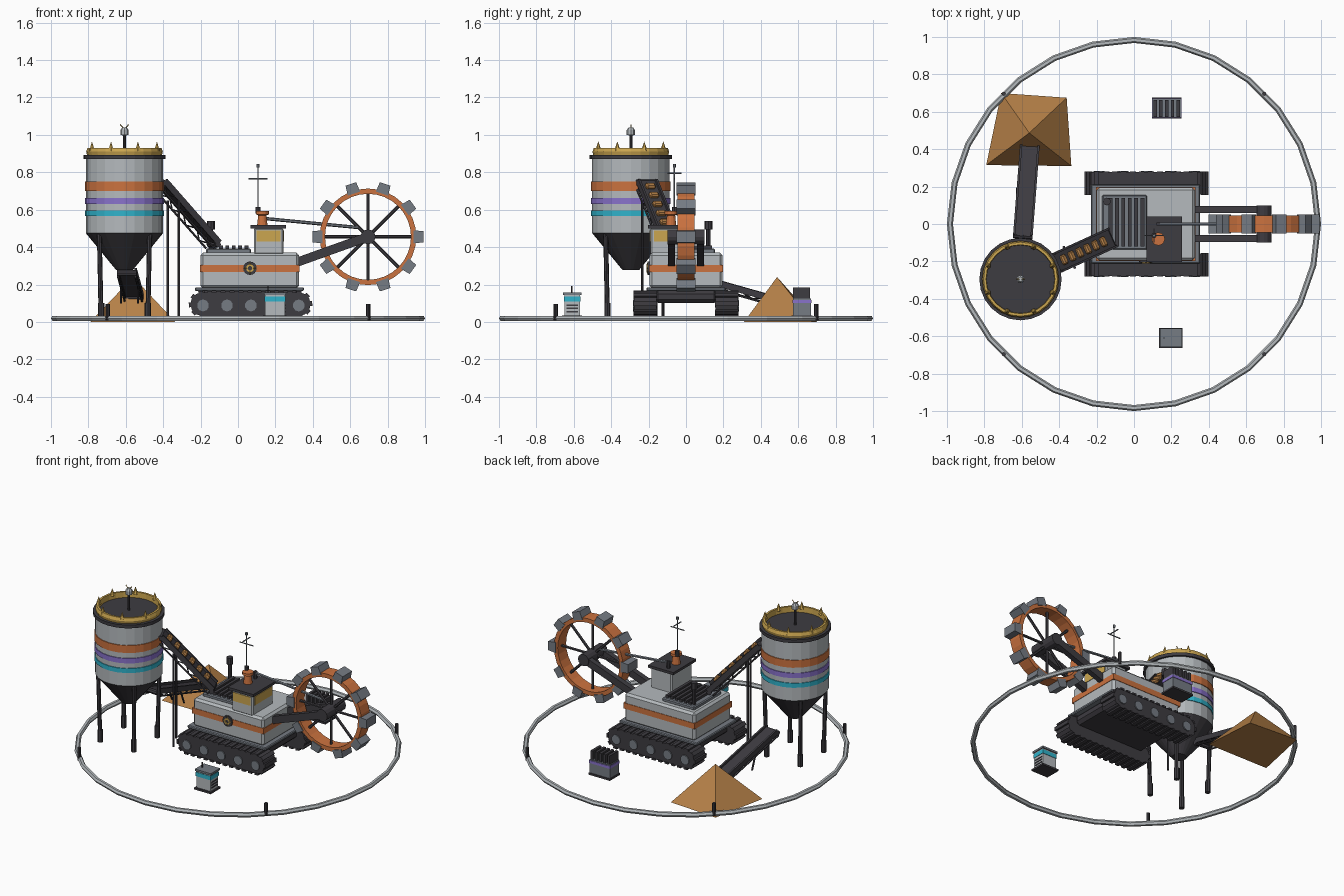
import bpy, bmesh
from math import sin, cos, pi, radians
from mathutils import Vector, Matrix

cube = bpy.data.objects.get("Cube")
if cube:
    bpy.data.objects.remove(cube, do_unlink=True)


def material(name, r, g, b):
    m = bpy.data.materials.new(name)
    m.use_nodes = True
    m.diffuse_color = (r, g, b, 1)
    m.node_tree.nodes["Principled BSDF"].inputs["Base Color"].default_value = (r, g, b, 1)
    return m


LIGHT = material("light grey", 0.46, 0.49, 0.51)
STEEL = material("steel grey", 0.18, 0.2, 0.23)
DARK = material("dark grey", 0.048, 0.045, 0.053)
ORANGE = material("orange", 0.6, 0.17, 0.05)
GOLD = material("gold", 0.6, 0.38, 0.08)
PURPLE = material("purple", 0.25, 0.17, 0.6)
CYAN = material("cyan", 0.03, 0.45, 0.6)
SAND = material("sand", 0.47, 0.22, 0.065)


def finish(name, bm, mat, matrix=None):
    bmesh.ops.recalc_face_normals(bm, faces=bm.faces)
    me = bpy.data.meshes.new(name)
    bm.to_mesh(me)
    bm.free()
    me.materials.append(mat)
    ob = bpy.data.objects.new(name, me)
    if matrix:
        ob.matrix_world = matrix
    bpy.context.collection.objects.link(ob)
    return ob


def block(name, lo, hi, mat, bevel=0, matrix=None):
    """Box between two corners."""
    lo, hi = Vector(lo), Vector(hi)
    bm = bmesh.new()
    bmesh.ops.create_cube(bm, size=1)
    bmesh.ops.scale(bm, vec=hi - lo, verts=bm.verts)
    bmesh.ops.translate(bm, vec=(lo + hi) / 2, verts=bm.verts)
    if bevel:
        bmesh.ops.bevel(bm, geom=bm.edges[:], offset=bevel, segments=1, affect='EDGES')
    return finish(name, bm, mat, matrix)


def rod(name, a, b, r, mat, r2=None, segs=8):
    """Cylinder or cone from a to b."""
    a, b = Vector(a), Vector(b)
    bm = bmesh.new()
    bmesh.ops.create_cone(bm, cap_ends=True, segments=segs, radius1=r,
                          radius2=r if r2 is None else r2, depth=(b - a).length)
    turn = (b - a).to_track_quat('Z', 'Y').to_matrix().to_4x4()
    return finish(name, bm, mat, Matrix.Translation((a + b) / 2) @ turn)


def lathe(name, profile, mat, segs, matrix):
    """Closed (radius, height) profile spun around local z."""
    bm = bmesh.new()
    rings = [[bm.verts.new((r * cos(2 * pi * i / segs), r * sin(2 * pi * i / segs), z))
              for r, z in profile] for i in range(segs)]
    n = len(profile)
    for i in range(segs):
        p, q = rings[i], rings[(i + 1) % segs]
        for j in range(n):
            k = (j + 1) % n
            bm.faces.new((p[j], q[j], q[k], p[k]))
    bmesh.ops.remove_doubles(bm, verts=bm.verts, dist=1e-5)
    return finish(name, bm, mat, matrix)


def band(name, r1, r2, z1, z2, mat, segs, matrix):
    return lathe(name, [(r1, z1), (r2, z1), (r2, z2), (r1, z2)], mat, segs, matrix)


# Ground ring with marker posts
tube = [(0.984 + 0.016 * cos(k * pi / 3), 0.019 + 0.016 * sin(k * pi / 3)) for k in range(6)]
lathe("ground_ring", tube, LIGHT, 28, Matrix.Rotation(pi / 2, 4, 'Z'))
for k in range(4):
    x, y = 0.985 * cos(pi / 4 + k * pi / 2), 0.985 * sin(pi / 4 + k * pi / 2)
    rod("marker_post", (x, y, 0.01), (x, y, 0.095), 0.011, DARK)

# Silo
SX, SY = -0.607, -0.295
silo = Matrix.Translation((SX, SY, 0))
lathe("silo_body", [(0, 0.475), (0.207, 0.475), (0.207, 0.88), (0, 0.88)], LIGHT, 24, silo)
lathe("silo_hopper", [(0, 0.278), (0.045, 0.278), (0.207, 0.475), (0, 0.475)], DARK, 24, silo)
band("orange_band", 0.2, 0.212, 0.7, 0.75, ORANGE, 24, silo)
band("purple_band", 0.2, 0.212, 0.63, 0.663, PURPLE, 24, silo)
band("cyan_band", 0.2, 0.212, 0.565, 0.595, CYAN, 24, silo)
lathe("silo_lid", [(0, 0.87), (0.22, 0.87), (0.22, 0.892), (0, 0.892)], DARK, 24, silo)
lathe("crown_ring", [(0.182, 0.89), (0.2, 0.89), (0.205, 0.91), (0.198, 0.93), (0.184, 0.93)],
      GOLD, 24, silo)
for k in range(8):
    a = pi / 8 + k * pi / 4
    x, y = SX + 0.188 * cos(a), SY + 0.188 * sin(a)
    rod("crown_spike", (x, y, 0.915), (x, y, 0.965), 0.017, GOLD, 0, 6)
rod("lamp_mast", (SX, SY, 0.88), (SX, SY, 1.0), 0.008, DARK)
lathe("lamp", [(0, 0.995), (0.022, 1.0), (0.022, 1.025), (0.012, 1.04), (0, 1.04)], LIGHT, 8, silo)
for s in (-1, 1):
    rod("lamp_whisker", (SX, SY, 1.03), (SX + s * 0.022, SY, 1.055), 0.003, GOLD, segs=4)
    for t in (-1, 1):
        x, y = SX + s * 0.125, SY + t * 0.125
        rod("silo_leg", (x, y, 0.025), (x + s * 0.01, y + t * 0.01, 0.5), 0.013, DARK)
        rod("silo_foot", (x, y, 0.02), (x, y, 0.1), 0.017, DARK)


# Conveyors: belt, side rails and truss, in a frame running along local x
def conveyor(name, a, b, width, depth, bays):
    a, b = Vector(a), Vector(b)
    along = (b - a).normalized()
    side = Vector((0, 0, 1)).cross(along).normalized()
    up = along.cross(side)
    length = (b - a).length
    frame = Matrix((along, side, up)).transposed().to_4x4()
    frame.translation = a
    w = width / 2
    block(name + "_belt", (0, -w, -0.012), (length, w, 0), DARK, matrix=frame)
    for s in (-1, 1):
        y = s * (w - 0.006)
        block(name + "_rail", (0, y - 0.006, -0.02), (length, y + 0.006, 0.014), DARK, matrix=frame)
        rod(name + "_chord", frame @ Vector((0, y, -depth)),
            frame @ Vector((length, y, -depth)), 0.006, DARK, segs=6)
        for k in range(bays):
            x0, x1 = length * k / bays, length * (k + 1) / bays
            z0, z1 = (-depth, -0.01) if k % 2 else (-0.01, -depth)
            rod(name + "_brace", frame @ Vector((x0, y, z0)), frame @ Vector((x1, y, z1)),
                0.004, DARK, segs=4)
    for x in (0, length):
        rod(name + "_roller", frame @ Vector((x, -w, -0.015)), frame @ Vector((x, w, -0.015)),
            0.016, DARK)
    return frame, length


feed, feed_len = conveyor("feed_conveyor", (-0.12, -0.075, 0.425), (-0.41, -0.207, 0.755),
                          0.115, 0.045, 8)
for k in range(6):
    x = feed_len * (0.17 + k * 0.145)
    block("feed_lump", (x - 0.018, -0.027, -0.005), (x + 0.018, 0.027, 0.022), SAND, 0.008, feed)
for s in (-1, 1):
    x, y = -0.346 + s * 0.029, -0.178 - s * 0.055
    rod("feed_support", (x, y, 0.025), (x, y, 0.65), 0.007, DARK, segs=6)
out, out_len = conveyor("stacker_conveyor", (-0.594, -0.06, 0.275), (-0.557, 0.42, 0.14),
                        0.105, 0.035, 8)
for s in (-1, 1):
    rod("stacker_support", (-0.58 + s * 0.045, 0.15, 0.2), (-0.58 + s * 0.045, 0.19, 0.1),
        0.006, DARK, segs=6)

# Spoil pile
bm = bmesh.new()
base = [bm.verts.new(p) for p in
        ((-0.71, 0.7, 0), (-0.79, 0.315, 0), (-0.335, 0.31, 0), (-0.36, 0.675, 0))]
tip = bm.verts.new((-0.56, 0.487, 0.24))
bm.faces.new(base)
for i in range(4):
    bm.faces.new((base[i], base[(i + 1) % 4], tip))
finish("spoil_pile", bm, SAND)


# Crawler tracks
def oval(t, r, x0=-0.192, x1=0.326, zc=0.095):
    """Point and tilt at fraction t around the track loop."""
    straight, arc = x1 - x0, pi * r
    d = (t % 1) * 2 * (straight + arc)
    if d < straight:
        return x0 + d, zc - r, 0
    if d < straight + arc:
        a = (d - straight) / r
        return x1 + r * sin(a), zc - r * cos(a), a
    if d < 2 * straight + arc:
        return x1 - (d - straight - arc), zc + r, pi
    a = (d - 2 * straight - arc) / r
    return x0 - r * sin(a), zc + r * cos(a), pi + a


for s in (-1, 1):
    bm = bmesh.new()
    loop = []
    for cx, start in ((0.326, -90), (-0.192, 90)):
        for k in range(7):
            a = radians(start + k * 30)
            loop.append(bm.verts.new((cx + 0.063 * cos(a), s * 0.157, 0.095 + 0.063 * sin(a))))
    face = bm.faces.new(loop)
    moved = bmesh.ops.extrude_face_region(bm, geom=[face])["geom"]
    bmesh.ops.translate(bm, vec=(0, s * 0.12, 0),
                        verts=[v for v in moved if isinstance(v, bmesh.types.BMVert)])
    finish("track", bm, DARK)
    for k in range(30):
        x, z, a = oval(k / 30, 0.063)
        place = Matrix.Translation((x, s * 0.218, z)) @ Matrix.Rotation(-a, 4, 'Y')
        block("track_cleat", (-0.013, -0.063, -0.008), (0.013, 0.063, 0.004), DARK, matrix=place)
    for k in range(5):
        x = -0.187 + k * 0.128
        rod("road_wheel", (x, s * 0.26, 0.088), (x, s * 0.284, 0.088), 0.032, STEEL, segs=10)

# Chassis and hull
block("underframe", (-0.2, -0.17, 0.1), (0.33, 0.17, 0.17), DARK, 0.02)
block("deck_plate", (-0.23, -0.212, 0.165), (0.352, 0.212, 0.185), STEEL, 0.005)
block("hull", (-0.2, -0.195, 0.18), (0.326, 0.195, 0.37), LIGHT, 0.014)
block("hull_stripe", (-0.203, -0.198, 0.267), (0.329, 0.198, 0.305), ORANGE)
rod("badge_plate", (0.064, -0.19, 0.287), (0.064, -0.205, 0.287), 0.036, DARK, segs=16)
facing = Matrix.Translation((0.064, -0.204, 0.287)) @ Matrix.Rotation(pi / 2, 4, 'X')
band("badge_ring", 0.012, 0.021, 0, 0.006, GOLD, 12, facing)
for k in range(4):
    a = k * pi / 2
    d = Vector((cos(a), 0, sin(a)))
    c = Vector((0.064, -0.206, 0.287))
    rod("badge_ray", c + d * 0.017, c + d * 0.032, 0.006, GOLD, 0, 4)

# Engine grille and exhaust
block("engine_cover", (-0.17, -0.137, 0.365), (0.07, 0.155, 0.392), STEEL, 0.006)
for k in range(6):
    x = -0.125 + k * 0.034
    block("grille_slat", (x - 0.01, -0.12, 0.388), (x + 0.01, 0.138, 0.408), DARK)
rod("exhaust_pipe", (-0.145, 0.12, 0.38), (-0.145, 0.12, 0.51), 0.012, DARK)
rod("exhaust_cap", (-0.145, 0.12, 0.495), (-0.145, 0.12, 0.54), 0.021, DARK)

# Cab
block("cab", (0.085, -0.19, 0.36), (0.243, 0.03, 0.502), LIGHT, 0.008)
block("cab_roof", (0.066, -0.203, 0.5), (0.256, 0.04, 0.517), DARK)
block("front_window", (0.1, -0.194, 0.43), (0.228, -0.186, 0.488), GOLD)
block("side_window", (0.239, -0.172, 0.43), (0.247, 0.012, 0.488), GOLD)
stack = Matrix.Translation((0.13, -0.08, 0))
lathe("cab_stack", [(0, 0.515), (0.028, 0.515), (0.022, 0.57), (0.035, 0.575), (0.035, 0.592),
                    (0, 0.592)], ORANGE, 12, stack)
rod("stack_cap", (0.107, -0.062, 0.58), (0.107, -0.062, 0.615), 0.014, DARK)
rod("antenna", (0.107, -0.062, 0.6), (0.107, -0.062, 0.835), 0.004, STEEL, segs=6)
rod("antenna_tip", (0.107, -0.062, 0.825), (0.107, -0.062, 0.843), 0.008, STEEL, segs=6)
rod("antenna_bar_x", (0.057, -0.062, 0.765), (0.157, -0.062, 0.765), 0.004, STEEL, segs=6)
rod("antenna_bar_y", (0.107, -0.1, 0.795), (0.107, -0.024, 0.795), 0.004, STEEL, segs=6)

# Digging wheel and boom
HUB = Vector((0.695, 0, 0.455))
wheel = Matrix.Translation(HUB) @ Matrix.Rotation(pi / 2, 4, 'X')
band("wheel_rim", 0.23, 0.258, -0.045, 0.045, ORANGE, 32, wheel)
rod("wheel_hub", HUB - Vector((0, 0.1, 0)), HUB + Vector((0, 0.1, 0)), 0.04, DARK, segs=12)
for k in range(8):
    a = k * pi / 4
    rod("wheel_spoke", HUB, HUB + 0.235 * Vector((cos(a), 0, sin(a))), 0.009, DARK, segs=6)
for k in range(10):
    turn = Matrix.Translation(HUB) @ Matrix.Rotation(-k * pi / 5, 4, 'Y')
    bucket = block("bucket", (0.243, -0.05, -0.035), (0.297, 0.05, 0.035), STEEL, matrix=turn)
    for v in bucket.data.vertices:
        if v.co.x > 0.28:
            v.co.z *= 0.85
boom_start = Vector((0.29, 0, 0.31))
reach = HUB - boom_start
tilt = Matrix.Translation(boom_start) @ Matrix.Rotation(-reach.xz.angle(Vector((1, 0))), 4, 'Y')
for s in (-1, 1):
    block("boom_arm", (0, s * 0.078 - 0.018, -0.024), (reach.length, s * 0.078 + 0.018, 0.024),
          DARK, matrix=tilt)
rod("boom_tie", (0.12, 0, 0.555), (0.64, 0, 0.505), 0.009, STEEL, segs=6)
rod("tie_post", (0.13, 0, 0.51), (0.13, 0, 0.565), 0.012, DARK)

# Control box in front
block("control_base", (0.135, -0.662, 0.022), (0.26, -0.557, 0.034), DARK)
block("control_box", (0.145, -0.65, 0.03), (0.25, -0.568, 0.148), LIGHT)
block("control_stripe", (0.142, -0.653, 0.11), (0.253, -0.565, 0.137), CYAN)
block("control_roof", (0.138, -0.657, 0.145), (0.257, -0.56, 0.158), STEEL)
rod("control_antenna", (0.16, -0.61, 0.15), (0.16, -0.61, 0.192), 0.004, DARK, segs=6)
for k in range(3):
    z = 0.05 + k * 0.018
    block("control_vent", (0.245, -0.64, z), (0.253, -0.578, z + 0.008), DARK)

# Battery bank behind
block("battery_base", (0.095, 0.565, 0.022), (0.255, 0.675, 0.034), DARK)
block("battery_body", (0.1, 0.572, 0.03), (0.25, 0.668, 0.125), STEEL)
block("battery_band", (0.097, 0.569, 0.1), (0.253, 0.671, 0.118), PURPLE)
for k in range(5):
    x = 0.113 + k * 0.031
    block("battery_fin", (x - 0.009, 0.572, 0.12), (x + 0.009, 0.664, 0.183), DARK)
